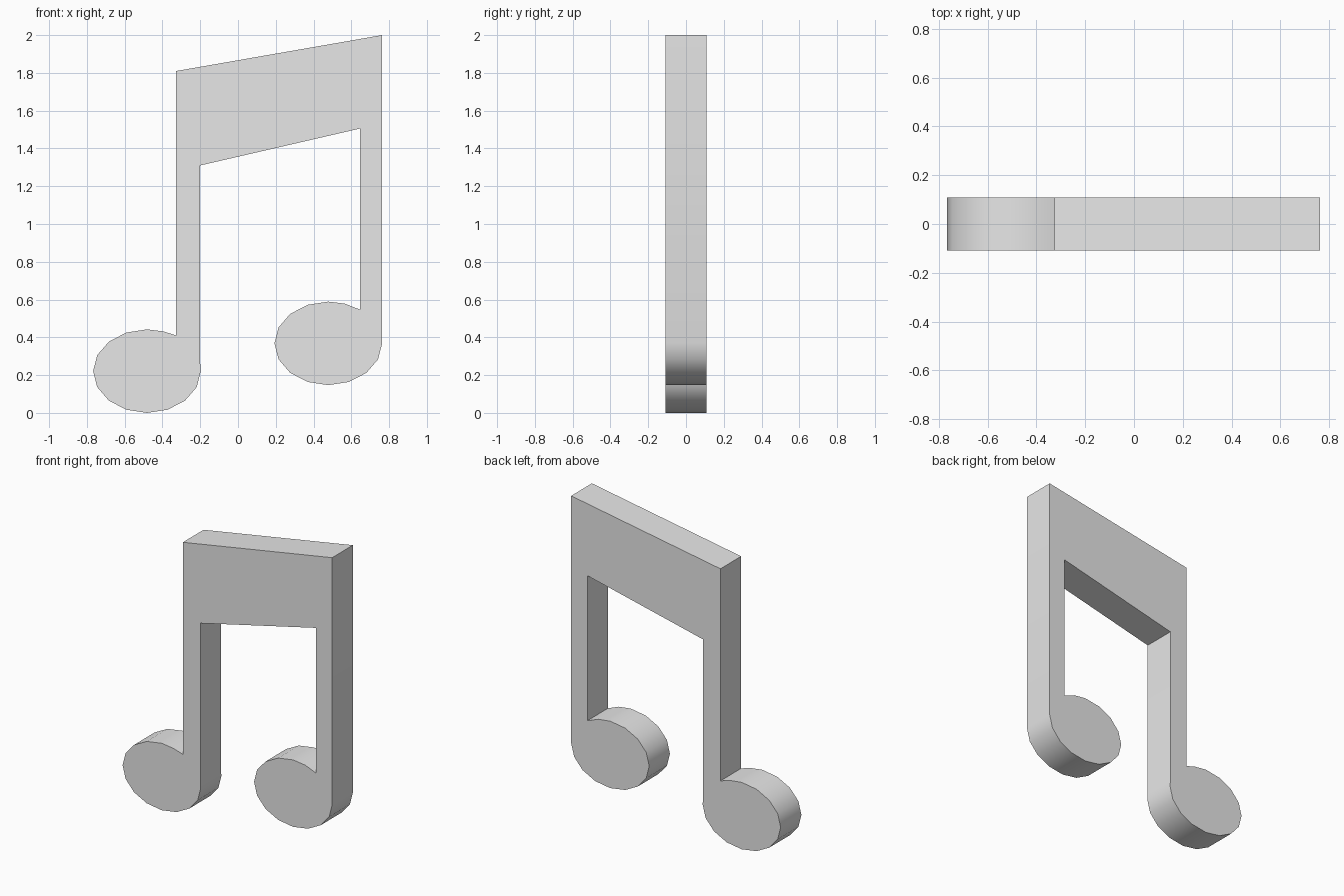
import bpy
import bmesh
from math import sin, cos, radians

if "Cube" in bpy.data.objects:
    bpy.data.objects.remove(bpy.data.objects["Cube"])

HALF_DEPTH = 0.108
HEAD_RX, HEAD_RZ = 0.285, 0.221


def note_head(cx, cz, join):
    """Oval head from its junction with the stem, round to its right side."""
    angles = [72] + [90 + 22.5 * i for i in range(13)]
    oval = [(cx + HEAD_RX * cos(radians(a)), cz + HEAD_RZ * sin(radians(a)))
            for a in angles]
    return [join] + oval


# Grey material
grey = bpy.data.materials.new("light_grey")
grey.use_nodes = True
colour = (0.8, 0.8, 0.8, 1.0)
grey.diffuse_color = colour
grey.node_tree.nodes["Principled BSDF"].inputs["Base Color"].default_value = colour

# Outline: left head, underside of the beam, right head, top of the beam
outline = note_head(-0.482, 0.221, (-0.327, 0.41))
outline += [(-0.2, 0.26), (-0.2, 1.31), (0.645, 1.505)]
outline += note_head(0.478, 0.368, (0.645, 0.547))
outline += [(0.763, 2.0), (-0.327, 1.81)]

# Extrude the outline from front to back
bm = bmesh.new()
front = bm.faces.new([bm.verts.new((x, -HALF_DEPTH, z)) for x, z in outline])
extruded = bmesh.ops.extrude_face_region(bm, geom=[front], use_keep_orig=True)
back = [v for v in extruded["geom"] if isinstance(v, bmesh.types.BMVert)]
bmesh.ops.translate(bm, verts=back, vec=(0, 2 * HALF_DEPTH, 0))
bmesh.ops.recalc_face_normals(bm, faces=bm.faces)

mesh = bpy.data.meshes.new("beamed_music_note")
bm.to_mesh(mesh)
bm.free()
mesh.materials.append(grey)
note = bpy.data.objects.new("beamed_music_note", mesh)
bpy.context.collection.objects.link(note)

# Soft rims on the heads, crisp edges elsewhere
bpy.ops.object.select_all(action="DESELECT")
note.select_set(True)
bpy.context.view_layer.objects.active = note
bpy.ops.object.shade_smooth_by_angle(angle=radians(30))
